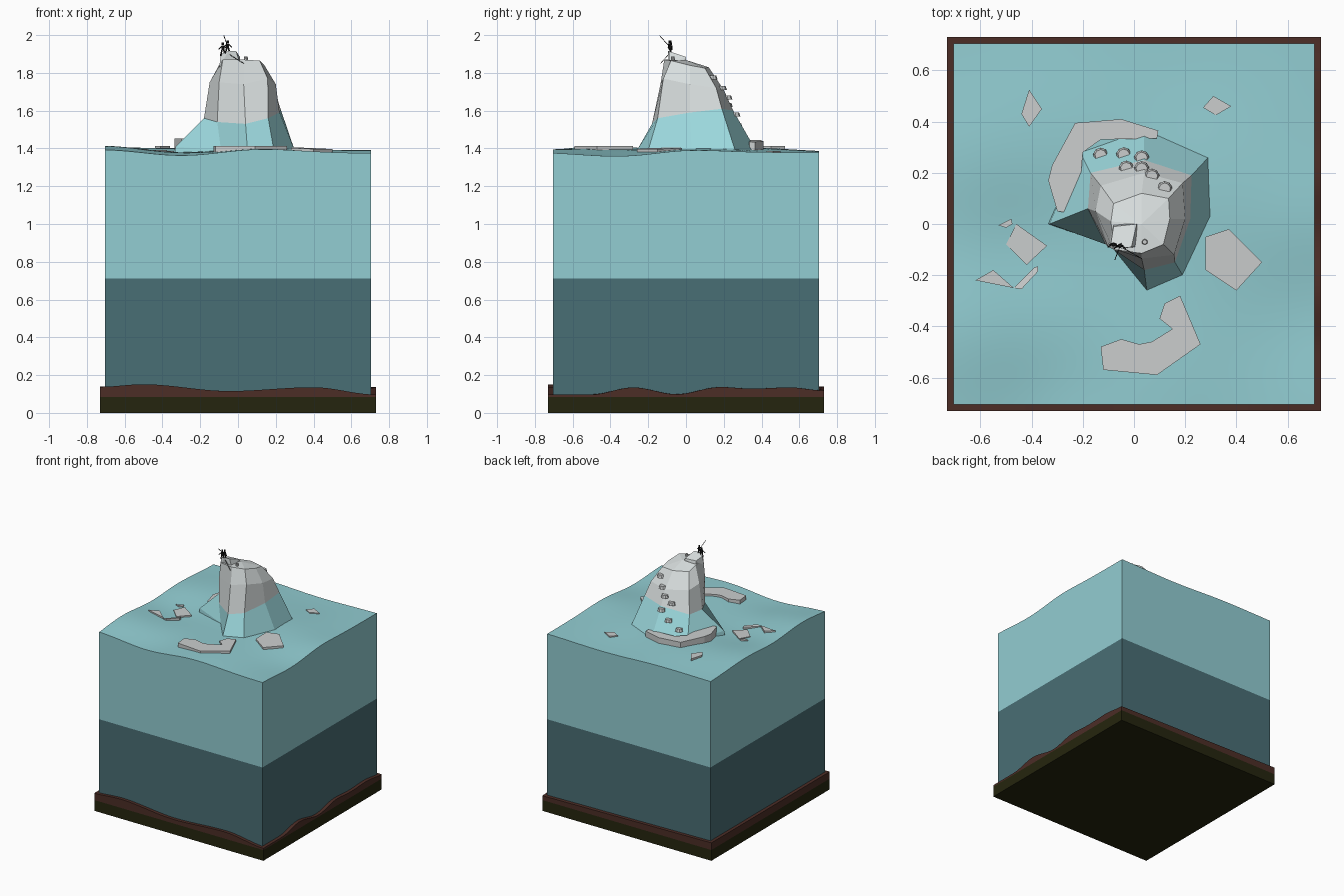
import bpy, bmesh, math
from mathutils import Vector
from mathutils.bvhtree import BVHTree

if "Cube" in bpy.data.objects:
    bpy.data.objects.remove(bpy.data.objects["Cube"])


def material(name, rgb):
    m = bpy.data.materials.new(name)
    lin = [((c / 255 + 0.055) / 1.055) ** 2.4 for c in rgb]
    m.diffuse_color = (*lin, 1)
    m.use_nodes = True
    m.node_tree.nodes["Principled BSDF"].inputs["Base Color"].default_value = m.diffuse_color
    return m


SHALLOW = material("shallow water", (146, 205, 210))
DEEP = material("deep water", (73, 110, 117))
SOIL = material("seabed brown", (76, 45, 38))
OLIVE = material("base olive", (37, 37, 14))
SNOW = material("snow white", (216, 222, 222))
WET = material("wet ice", (158, 219, 224))
FLOE = material("floe grey", (203, 206, 206))
DARK = material("climber black", (24, 24, 24))


def finish(name, bm, mats):
    bmesh.ops.recalc_face_normals(bm, faces=bm.faces)
    me = bpy.data.meshes.new(name)
    bm.to_mesh(me)
    bm.free()
    for m in mats:
        me.materials.append(m)
    ob = bpy.data.objects.new(name, me)
    bpy.context.collection.objects.link(ob)
    return ob


def slab(name, half, bottom, top, n, mat, smooth=True):
    """Square block whose top follows the height function top(x, y)."""
    bm = bmesh.new()
    bmesh.ops.create_grid(bm, x_segments=n, y_segments=n, size=half)
    rim = [e for e in bm.edges if e.is_boundary]
    for v in bm.verts:
        v.co.z = top(v.co.x, v.co.y)
    ext = bmesh.ops.extrude_edge_only(bm, edges=rim)["geom"]
    for v in ext:
        if isinstance(v, bmesh.types.BMVert):
            v.co.z = bottom
    low = [e for e in ext if isinstance(e, bmesh.types.BMEdge) and e.is_boundary]
    bmesh.ops.contextual_create(bm, geom=low)
    ob = finish(name, bm, [mat])
    if smooth:
        bpy.context.view_layer.objects.active = ob
        ob.select_set(True)
        bpy.ops.object.shade_smooth_by_angle(angle=math.radians(35))
        ob.select_set(False)
    return ob


# heights of the waves and of the seabed
BUMPS = [(-.3, -.7, -.022, .2), (.1, -.7, .014, .2), (-.7, -.42, .036, .22),
         (-.45, -.1, -.018, .18), (.7, -.35, -.022, .2), (.7, 0, .012, .16),
         (-.25, .35, .022, .25), (.25, .1, .018, .22), (-.7, .25, .02, .2),
         (.1, -.4, .012, .2), (.2, .7, -.012, .25)]


def wave(x, y):
    return 1.38 + sum(h * math.exp(-((x - a) ** 2 + (y - b) ** 2) / (2 * s * s))
                      for a, b, h, s in BUMPS)


def lookup(table, t):
    for (a, p), (b, q) in zip(table, table[1:]):
        if t <= b:
            k = max(0, (t - a) / (b - a))
            k = k * k * (3 - 2 * k)
            return p + (q - p) * k
    return table[-1][1]


FRONT = [(-.73, .138), (-.5, .152), (-.05, .117), (.4, .138), (.73, .1)]
RIGHT = [(-.73, .097), (-.5, .097), (-.28, .135), (-.05, .098), (.18, .137),
         (.35, .128), (.55, .135), (.73, .118)]


def seabed(x, y):
    u, v = (x + .73) / 1.46, (y + .73) / 1.46
    return (.1 + (lookup(FRONT, x) - .1) * (1 - v) + (lookup(RIGHT, y) - .1) * u
            + .04 * v * (1 - u))


slab("base_plate", .73, 0, lambda x, y: .084, 1, OLIVE, False)
slab("seabed", .73, .084, seabed, 40, SOIL)
slab("deep_water", .705, .09, lambda x, y: .712, 1, DEEP, False)
slab("shallow_water", .705, .712, wave, 40, SHALLOW)

# iceberg: eight columns, rings from below the water to the summit
BASE = [(-.33, 0, 1.41), (-.09, -.085, 1.39), (.05, -.26, 1.39), (.19, -.2, 1.39),
        (.3, .03, 1.39), (.29, .26, 1.39), (.04, .37, 1.39), (-.21, .28, 1.4)]
WAIST = [(-.18, .06, 1.56), (-.11, -.08, 1.54), (.04, -.18, 1.53), (.16, -.15, 1.56),
         (.22, .02, 1.59), (.225, .19, 1.61), (.04, .25, 1.6), (-.17, .2, 1.57)]
SHOULDER = [(-.15, .05, 1.75), (-.1, -.09, 1.75), (.03, -.135, 1.74), (.157, -.12, 1.77),
            (.2, .02, 1.74), (.19, .16, 1.72), (.04, .2, 1.71), (-.13, .15, 1.73)]
TOP = [(-.09, .01, 1.86), (-.08, -.1, 1.87), (.03, -.115, 1.87), (.115, -.08, 1.865),
       (.14, .02, 1.84), (.135, .1, 1.825), (.03, .12, 1.83), (-.08, .08, 1.835)]
FOOT = [(x * 1.08, y * 1.08, 1.25) for x, y, z in BASE]

bm = bmesh.new()
rings = [[bm.verts.new(p) for p in r] for r in (FOOT, BASE, WAIST, SHOULDER, TOP)]
for level, (lo, hi) in enumerate(zip(rings, rings[1:])):
    for i in range(8):
        j = (i + 1) % 8
        bm.faces.new((lo[i], lo[j], hi[j], hi[i])).material_index = 1 if level < 2 else 0
bm.faces.new(rings[0])
crown = bm.verts.new((.03, 0, 1.868))
for i in range(8):
    bm.faces.new((rings[-1][i], rings[-1][(i + 1) % 8], crown))
tree = BVHTree.FromBMesh(bm)
finish("iceberg", bm, [SNOW, WET])


def hull(name, pts, mat):
    bm = bmesh.new()
    for p in pts:
        bm.verts.new(p)
    bmesh.ops.convex_hull(bm, input=bm.verts)
    return finish(name, bm, [mat])


# summit outcrop
hull("summit_outcrop", [(-.1, -.08, 1.83), (-.09, -.075, 1.9), (-.01, -.09, 1.915),
                        (-.05, -.095, 1.915), (.01, 0, 1.885), (-.08, -.01, 1.885),
                        (.01, -.09, 1.85), (.015, 0, 1.84), (-.08, 0, 1.84)], SNOW)


# steps sunk into the back slope, plus one stone on the summit
def lump(name, loc, r, h, mat):
    bm = bmesh.new()
    bmesh.ops.create_cone(bm, cap_ends=True, segments=9, radius1=r, radius2=r * .75, depth=h)
    bmesh.ops.translate(bm, verts=bm.verts, vec=loc)
    finish(name, bm, [mat])


for i, (x, z) in enumerate([(-.13, 1.47), (-.04, 1.52), (.03, 1.58), (-.03, 1.63),
                            (.03, 1.67), (.07, 1.72), (.12, 1.775)]):
    hit = tree.ray_cast(Vector((x, 1, z)), Vector((0, -1, 0)))[0]
    lump(f"ice_step_{i + 1}", hit, .03, .022, FLOE)
lump("summit_stone", (.042, -.07, 1.875), .012, .022, FLOE)


# floating ice: extruded outlines with an optional tilt
def floe(name, pts, z, thick=.05, tilt=(0, 0)):
    bm = bmesh.new()
    cx = sum(p[0] for p in pts) / len(pts)
    cy = sum(p[1] for p in pts) / len(pts)
    f = bm.faces.new([bm.verts.new((x, y, z + (x - cx) * tilt[0] + (y - cy) * tilt[1]))
                      for x, y in pts])
    ext = bmesh.ops.extrude_face_region(bm, geom=[f])["geom"]
    bmesh.ops.translate(bm, vec=(0, 0, -thick),
                        verts=[v for v in ext if isinstance(v, bmesh.types.BMVert)])
    bmesh.ops.triangulate(bm, faces=[g for g in bm.faces if len(g.verts) > 4])
    finish(name, bm, [FLOE])


def above(x, y, d=.008):
    return wave(x, y) + d


floe("back_crescent_floe", [(.095, .365), (-.05, .41), (-.23, .395), (-.32, .23), (-.335, .17),
                            (-.3, .05), (-.265, .045), (-.21, .15), (-.2, .28), (-.13, .33),
                            (.09, .335)], 1.445, .09, (-.03, -.02))
floe("front_crescent_floe", [(.18, -.28), (.26, -.47), (.09, -.59), (-.12, -.57), (-.13, -.48),
                             (-.05, -.45), (.02, -.47), (.07, -.46), (.15, -.41),
                             (.1, -.37), (.12, -.31)], 1.412, .05)
floe("right_floe", [(.28, -.05), (.37, -.02), (.5, -.15), (.4, -.26), (.28, -.18)],
     above(.36, -.1, .01), .05, (-.03, .02))
floe("back_right_floe", [(.27, .455), (.31, .5), (.38, .46), (.32, .425)], above(.32, .46))
floe("back_left_floe", [(-.41, .525), (-.36, .45), (-.41, .38), (-.44, .43)],
     above(-.4, .45, .012))
floe("left_floe", [(-.46, 0), (-.34, -.085), (-.42, -.16), (-.5, -.08)],
     above(-.42, -.08, .01), .05, (.03, .02))
floe("left_outer_floe", [(-.62, -.22), (-.55, -.18), (-.47, -.25)], above(-.55, -.22, .012),
     .05, (-.06, 0))
floe("left_sliver_floe", [(-.53, -.005), (-.48, .02), (-.475, 0), (-.5, -.015)],
     above(-.5, 0, .01))
floe("left_upright_floe", [(-.47, -.25), (-.44, -.255), (-.375, -.185), (-.375, -.165),
                           (-.39, -.17)], above(-.42, -.21, .014), .05, (.12, -.1))


# tiny climbers on the summit
def rod(name, a, b, r):
    a, b = Vector(a), Vector(b)
    bm = bmesh.new()
    bmesh.ops.create_cone(bm, cap_ends=True, segments=6, radius1=r, radius2=r,
                          depth=(b - a).length)
    bmesh.ops.rotate(bm, verts=bm.verts, matrix=(b - a).to_track_quat("Z", "Y").to_matrix())
    bmesh.ops.translate(bm, verts=bm.verts, vec=(a + b) / 2)
    finish(name, bm, [DARK])


for n, (x, y, z) in enumerate([(-.055, -.085, 1.9), (-.08, -.08, 1.89)]):
    def at(dx, dy, dz):
        return (x + dx, y + dy, z + dz)
    rod(f"climber_{n}_body", at(0, 0, .03), at(0, 0, .055), .009)
    rod(f"climber_{n}_head", at(0, 0, .058), at(0, 0, .072), .007)
    for s, side in ((-1, "left"), (1, "right")):
        rod(f"climber_{n}_{side}_leg", at(s * .012, 0, 0), at(s * .004, 0, .035), .004)
        rod(f"climber_{n}_{side}_arm", at(s * .007, 0, .05), at(s * .022, -.01, .035), .003)
rod("flag_pole", (-.05, -.075, 1.925), (-.075, -.14, 1.998), .0018)
rod("climbing_rope", (-.05, -.09, 1.9), (.03, -.135, 1.85), .0015)
